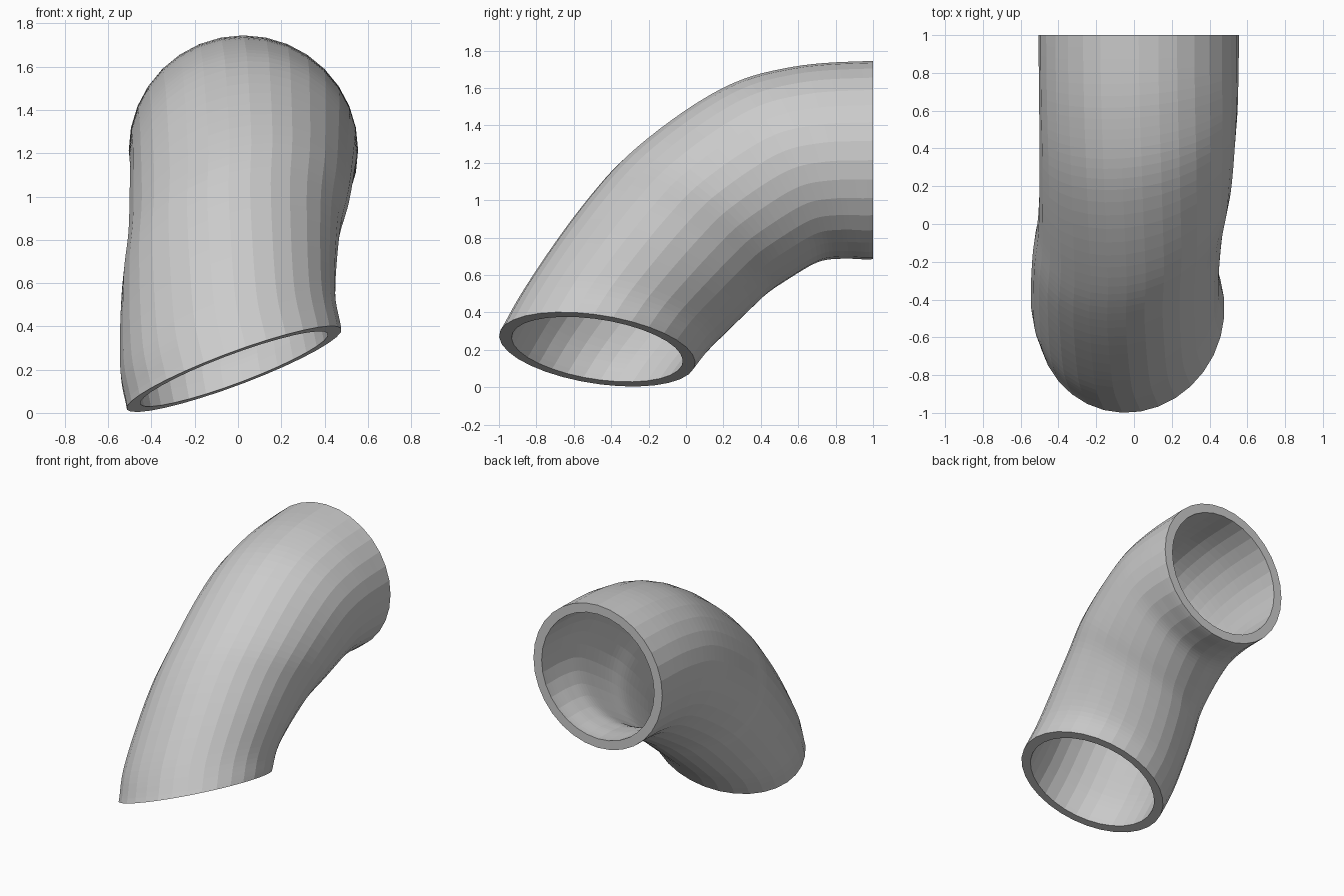
import bpy, bmesh
from math import cos, sin, tau
from mathutils import Vector, Quaternion

if "Cube" in bpy.data.objects:
    bpy.data.objects.remove(bpy.data.objects["Cube"])

SIDES, STEPS = 32, 7
R_OUT, R_IN = 0.53, 0.463

# centre line of the pipe, from the lower mouth to the back mouth
path = [Vector(p) for p in (
    (-0.018, -0.475, 0.203), (-0.048, -0.35, 0.389), (-0.032, -0.09, 0.71),
    (0.003, 0.11, 0.91), (0.022, 0.44, 1.13), (0.025, 0.70, 1.20),
    (0.025, 1.0, 1.215))]


def catmull(a, b, c, d, t):
    return 0.5 * (2*b + (c - a)*t + (2*a - 5*b + 4*c - d)*t*t
                  + (3*b - a - 3*c + d)*t**3)


ext = [2*path[0] - path[1]] + path + [2*path[-1] - path[-2]]
centres = [catmull(*ext[i:i + 4], k / STEPS)
           for i in range(len(path) - 1) for k in range(STEPS)] + [path[-1]]

# distance along the path
dist = [0.0]
for a, b in zip(centres, centres[1:]):
    dist.append(dist[-1] + (b - a).length)

# ring orientation turns from the lower mouth axis to the back mouth axis
n0 = Vector((-0.345, 0.145, 0.924)).normalized()
n1 = Vector((0, 1, 0))
turn = n0.rotation_difference(n1)
u0 = n0.orthogonal().normalized()
u0 = turn.inverted() @ Vector((1, 0, 0))
v0 = n0.cross(u0)

bm = bmesh.new()


def ring(c, q, r):
    u, v = q @ u0, q @ v0
    return [bm.verts.new(c + r*cos(tau*k/SIDES)*u + r*sin(tau*k/SIDES)*v)
            for k in range(SIDES)]


def bridge(a, b):
    for k in range(SIDES):
        m = (k + 1) % SIDES
        bm.faces.new((a[k], a[m], b[m], b[k]))


outer, inner = [], []
for c, d in zip(centres, dist):
    q = Quaternion().slerp(turn, (d / dist[-1])**1.25)
    outer.append(ring(c, q, R_OUT))
    inner.append(ring(c, q, R_IN))

# outer wall, inner wall and the two rims
for a, b in zip(outer, outer[1:]):
    bridge(a, b)
for a, b in zip(inner, inner[1:]):
    bridge(b, a)
bridge(inner[0], outer[0])
bridge(outer[-1], inner[-1])
bmesh.ops.recalc_face_normals(bm, faces=bm.faces)

mesh = bpy.data.meshes.new("bent_pipe")
bm.to_mesh(mesh)
bm.free()
bpy.context.collection.objects.link(bpy.data.objects.new("bent_pipe", mesh))
